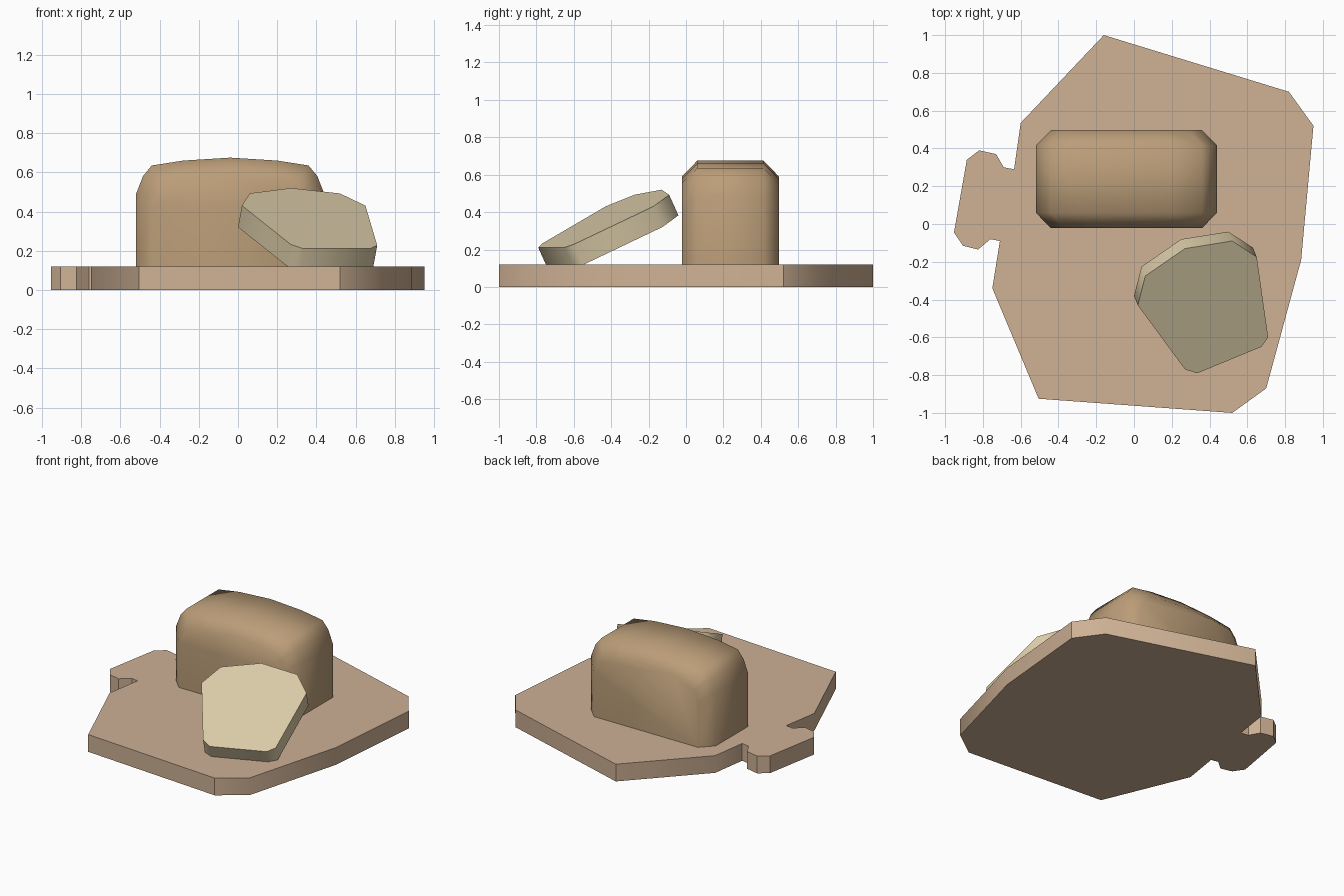
import bpy, bmesh, math
from mathutils import Vector

if "Cube" in bpy.data.objects:
    bpy.data.objects.remove(bpy.data.objects["Cube"])


def material(name, rgb):
    m = bpy.data.materials.new(name)
    m.diffuse_color = (*rgb, 1)
    m.use_nodes = True
    m.node_tree.nodes["Principled BSDF"].inputs["Base Color"].default_value = m.diffuse_color
    return m


def loft(name, rings, mat, angle):
    """Closed solid skinned through matching rings of points."""
    bm = bmesh.new()
    vr = [[bm.verts.new(p) for p in ring] for ring in rings]
    n = len(rings[0])
    for a, b in zip(vr, vr[1:]):
        for i in range(n):
            j = (i + 1) % n
            bm.faces.new((a[i], a[j], b[j], b[i]))
    bm.faces.new(vr[0])
    bm.faces.new(vr[-1])
    bmesh.ops.recalc_face_normals(bm, faces=bm.faces)
    mesh = bpy.data.meshes.new(name)
    bm.to_mesh(mesh)
    bm.free()
    ob = bpy.data.objects.new(name, mesh)
    bpy.context.collection.objects.link(ob)
    mesh.materials.append(mat)
    bpy.ops.object.select_all(action='DESELECT')
    ob.select_set(True)
    bpy.context.view_layer.objects.active = ob
    bpy.ops.object.shade_smooth_by_angle(angle=math.radians(angle))
    return ob


wood = material("wood", (0.62, 0.44, 0.30))
crust = material("crust", (0.50, 0.34, 0.19))
crumb = material("crumb", (0.71, 0.60, 0.39))

# Cutting board with a small handle tab on the left
outline = [(-0.16, 1.0), (0.82, 0.70), (0.95, 0.52), (0.885, -0.19), (0.70, -0.87),
           (0.52, -1.0), (-0.505, -0.925), (-0.75, -0.34), (-0.71, -0.09), (-0.76, -0.08),
           (-0.825, -0.135), (-0.905, -0.115), (-0.953, -0.045), (-0.885, 0.34),
           (-0.82, 0.39), (-0.73, 0.37), (-0.69, 0.30), (-0.635, 0.29), (-0.60, 0.535)]
loft("cutting_board", [[(x, y, z) for x, y in outline] for z in (0, 0.12)], wood, 40)

# Loaf: domed profile, mirrored about its middle, with chamfered ends
half = [(0.48, 0.11), (0.48, 0.49), (0.445, 0.58), (0.40, 0.635), (0.24, 0.66)]
profile = half + [(0, 0.675)] + [(-x, z) for x, z in reversed(half)]


def section(y, sx, sz):
    return [(-0.04 + x * sx, y, 0.11 + (z - 0.11) * sz) for x, z in profile]


end = (0.40 / 0.48, 0.48 / 0.565)
loft("bread_loaf", [section(-0.022, *end), section(0.06, 1, 1),
                    section(0.415, 1, 1), section(0.497, *end)], crust, 65)

# Cut slice lying tilted against the loaf
face = [(0.02, -0.43), (0.06, -0.275), (0.27, -0.13), (0.52, -0.09), (0.65, -0.175),
        (0.71, -0.60), (0.675, -0.65), (0.335, -0.79), (0.27, -0.77)]
top = [Vector((x, y, 0.628 - 0.183 * x + 0.451 * y)) for x, y in face]
normal = Vector((0.183, -0.451, 1)).normalized()
loft("bread_slice", [[p - normal * 0.122 for p in top], top], crumb, 50)
